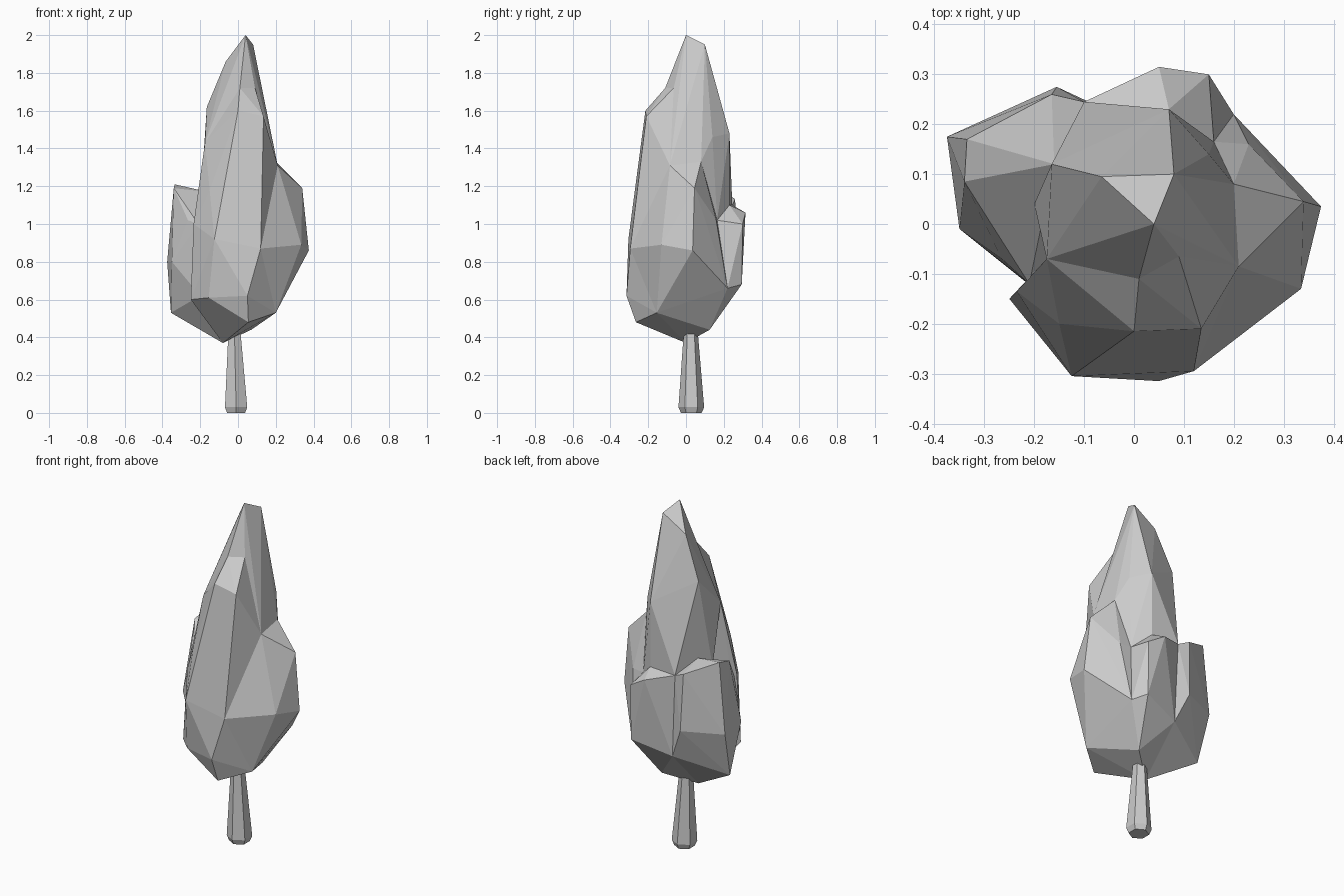
import bpy
import bmesh
from math import cos, sin, tau
from mathutils import Vector

UNIT = 0.01  # all part sizes below are in hundredths

default_cube = bpy.data.objects.get("Cube")
if default_cube:
    bpy.data.objects.remove(default_cube, do_unlink=True)


def make_material(name, color):
    material = bpy.data.materials.new(name)
    material.use_nodes = True
    material.diffuse_color = color
    shader = next(n for n in material.node_tree.nodes if n.type == "BSDF_PRINCIPLED")
    shader.inputs["Base Color"].default_value = color
    return material


grey = make_material("plain grey", (0.6, 0.6, 0.6, 1.0))


def finish(name, bm):
    """Turn a bmesh into a flat-shaded object with the shared material."""
    bmesh.ops.recalc_face_normals(bm, faces=bm.faces)
    mesh = bpy.data.meshes.new(name)
    bm.to_mesh(mesh)
    bm.free()
    mesh.materials.append(grey)
    part = bpy.data.objects.new(name, mesh)
    bpy.context.collection.objects.link(part)
    return part


def faceted_clump(name, corners):
    """A chiselled clump of foliage: the convex skin around a few corners."""
    bm = bmesh.new()
    for corner in corners:
        bm.verts.new(Vector(corner) * UNIT)
    result = bmesh.ops.convex_hull(bm, input=bm.verts)
    spare = set(result["geom_interior"]) | set(result["geom_unused"])
    loose = [v for v in spare if isinstance(v, bmesh.types.BMVert) and v.is_valid]
    bmesh.ops.delete(bm, geom=loose, context="VERTS")
    return finish(name, bm)


def ringed_post(name, rings, sides):
    """A tapered post from (centre x, centre y, height, radius) rings."""
    bm = bmesh.new()
    angles = [tau * (i + 0.5) / sides for i in range(sides)]
    loops = []
    for x, y, z, radius in rings:
        loops.append([bm.verts.new(Vector((x + radius * cos(a), y + radius * sin(a), z)) * UNIT)
                      for a in angles])
    for low, high in zip(loops, loops[1:]):
        for i in range(sides):
            j = (i + 1) % sides
            bm.faces.new((low[i], low[j], high[j], high[i]))
    bm.faces.new(loops[0])
    bm.faces.new(loops[-1])
    return finish(name, bm)


# Corners where neighbouring clumps meet
crown_base = (-8, 0, 37)
back_base = (7, 12.5, 44)
right_base = (20, -15.5, 53)
back_hip = (20, 22, 66)
back_crease = (-8, 24, 62)
left_peak = (-16.5, 12, 162)
left_shoulder = (-17.5, -7, 143)
right_shoulder = (20, 8, 133)
front_shoulder = (21, -8.5, 131)
front_hip = (12, -29.5, 87)
front_notch = (1, -11, 172)
front_ridge = (9, -6.5, 172)
back_shelf = (7, 23, 110)
back_notch = (-10, 24.5, 110)
back_valley = (16, 16.5, 102)
core = (0, 10, 120)

# Trunk with a small bevelled foot
ringed_post("trunk", [(-1, 2.8, 0, 5.5), (-1, 2.8, 3, 6.8), (-2, 2.5, 48, 3.3)], 6)

# Leaning spire
faceted_clump("crown_spire", [
    (4, 0, 200), (8, 10, 195), (-6.5, 9.5, 186), (7, 23, 148), (15, 14, 146),
    (-20, 4, 110), (5, -18, 100), front_notch, front_ridge, left_peak,
    left_shoulder, right_shoulder, front_shoulder, back_shelf, back_notch, back_valley])

# Tall front clump, leaning into the spire
faceted_clump("front_clump", [
    (0, -21.5, 160), (13.5, -21, 157), (-15, -20, 118), (-12.5, -30.5, 92),
    (5, -31.5, 62), (5.5, -26.5, 48), (-25, -15, 60), (-15.5, -25, 61),
    (-23.5, -13.5, 100), front_notch, front_ridge, left_shoulder, front_shoulder,
    front_hip, crown_base, back_base, right_base, core])

# Bulging side clump
faceted_clump("side_clump", [
    (34, 4.5, 119), (37.5, 3.5, 86), (33.5, -13, 89), (23, 16, 102), (0, -10, 45),
    right_shoulder, front_shoulder, front_hip, right_base, back_hip, back_base,
    back_valley, core])

# Low back clump with a shelf on top
faceted_clump("back_clump", [
    (5, 31.5, 106), (15, 30, 100), (15, 29.5, 68),
    back_shelf, back_notch, back_valley, back_hip, back_base, back_crease, crown_base])

# Low outer clump on the other side
faceted_clump("outer_clump", [
    (-33.5, 17, 121), (-34, 8.5, 119), (-26.5, -7, 102), (-35, -1, 80),
    (-37.5, 17.5, 80), (-35.5, 10, 53), (-15.5, 27.5, 80), (-16.5, 26, 113),
    (-16, 12, 117), (-21, -12, 100), (-20, -13, 62), (0, 10, 60),
    back_notch, back_crease, crown_base])
